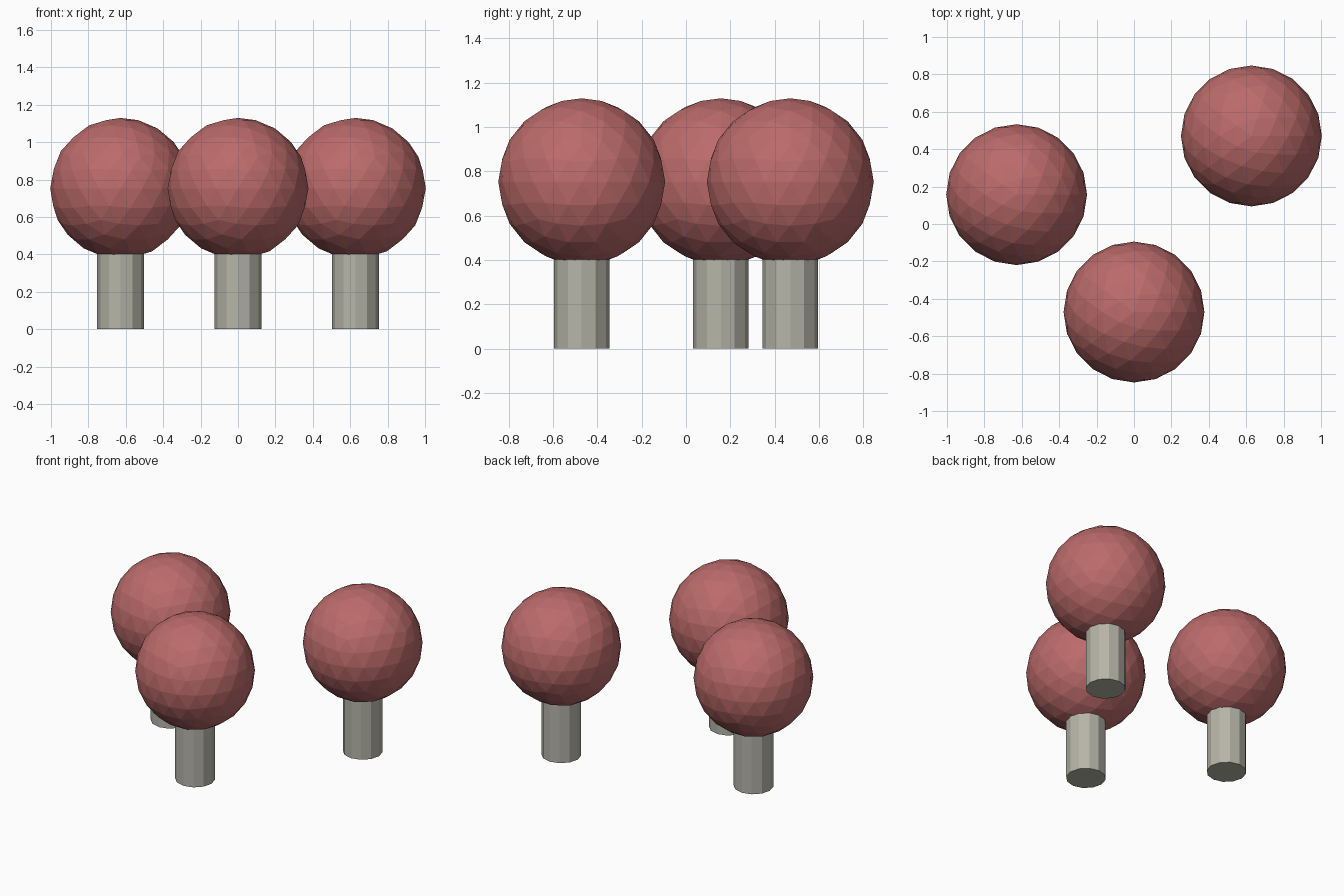
import bpy

if "Cube" in bpy.data.objects:
    bpy.data.objects.remove(bpy.data.objects["Cube"])

U = 0.3138  # base unit of the layout


def material(name, color):
    m = bpy.data.materials.new(name)
    m.diffuse_color = color
    m.use_nodes = True
    m.node_tree.nodes["Principled BSDF"].inputs["Base Color"].default_value = m.diffuse_color
    return m


red = material("foliage_red", (0.50, 0.145, 0.145, 1))
stone = material("trunk_stone", (0.47, 0.46, 0.39, 1))

# Three ball-topped trees
for i, (x, y) in enumerate([(-2, 0.5), (0, -1.5), (2, 1.5)], 1):
    # Faceted trunk, its top hidden inside the crown
    bpy.ops.mesh.primitive_cylinder_add(
        vertices=12, radius=0.4 * U, depth=2 * U, location=(x * U, y * U, U))
    trunk = bpy.context.object
    trunk.name = f"trunk_{i}"
    trunk.data.materials.append(stone)

    # Low-poly round crown
    bpy.ops.mesh.primitive_ico_sphere_add(
        subdivisions=3, radius=1.2 * U, location=(x * U, y * U, 2.4 * U))
    crown = bpy.context.object
    crown.name = f"crown_{i}"
    crown.data.materials.append(red)
